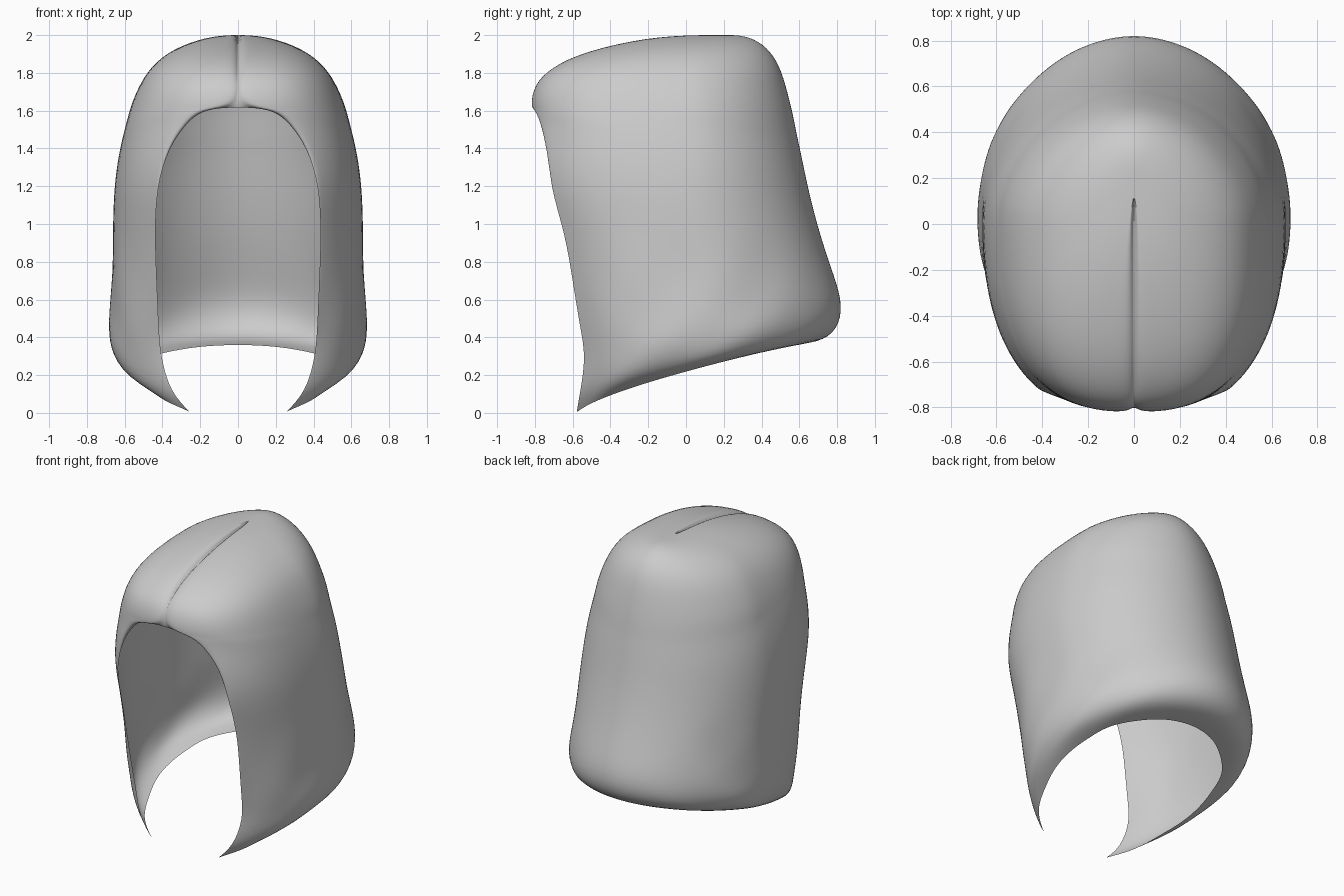
import bpy
import bmesh
from math import sin, cos, asin, pi

cube = bpy.data.objects.get("Cube")
if cube:
    bpy.data.objects.remove(cube, do_unlink=True)

# One row per loop of hair, crown to hem:
# front edge x, y, z / half width / y of widest point / back y, z
ROWS = [
    (0, .14, 2.0, 0, .18, .22, 2.0),
    (0, .06, 2.0, .04, .15, .26, 2.0),
    (0, -.2, 1.99, .17, .06, .34, 1.99),
    (0, -.54, 1.915, .345, 0, .43, 1.94),
    (0, -.72, 1.83, .465, 0, .5, 1.84),
    (0, -.81, 1.74, .535, 0, .54, 1.7),
    (0, -.83, 1.62, .58, 0, .57, 1.58),
    (.18, -.815, 1.61, .595, 0, .59, 1.47),
    (.27, -.785, 1.54, .615, 0, .61, 1.38),
    (.37, -.755, 1.4, .64, 0, .63, 1.28),
    (.43, -.72, 1.2, .66, 0, .66, 1.14),
    (.44, -.64, .95, .665, .03, .71, .95),
    (.43, -.6, .7, .67, .04, .77, .77),
    (.42, -.56, .45, .68, .06, .83, .6),
    (.41, -.53, .3, .69, .07, .82, .47),
    (.36, -.56, .11, .645, .06, .74, .38),
    (.25, -.58, 0, .53, .05, .57, .36),
]
STEPS = 16
LIP = .008
LIP_WIDTH = .012
TUCK = .035


def loop_points(number, row):
    """Half loop from the front edge round to the middle of the back."""
    fx, fy, fz, width, mid, by, bz = row
    square = .7 + .01 * number
    taper = 1.1 - .004 * number
    tilt = 1 - .33 * (number / len(ROWS)) ** 3
    start = asin((fx / width) ** (1 / square)) if fx else 0
    reach = cos(start) ** square
    params = [0, LIP] + [i / STEPS for i in range(1, STEPS + 1)]
    points = []
    for t in params:
        a = start + (pi - start) * t
        s, c = max(sin(a), 0), cos(a)
        if c > 0:
            x = width * s ** square
            y = mid + (fy - mid) * c ** square / reach
        else:
            x = width * s ** taper
            y = mid + (by - mid) * (-c) ** taper
        z = fz + (bz - fz) * max((y - fy) / (by - fy), 0) ** tilt
        if t == 1:
            x = 0
        # narrow lips beside the parting
        if number and not fx and 0 < t < 1:
            x = LIP_WIDTH if t == LIP else max(x, LIP_WIDTH)
        # soft folds in the lower sides
        if number > len(ROWS) - 6 and 0 < t < 1:
            x += .01 * sin(number * 2.3 + t * 24) * s
        # sunken parting on the crown and a tucked-in rim over the face
        if t == 0 and 0 < number < 5:
            z -= TUCK
        if t == 0 and 3 < number < 10:
            y += TUCK * .8
        points.append((x, y, z))
    return points


# Hair shell, modelled as one half and mirrored
bm = bmesh.new()
grid = [[bm.verts.new(p) for p in loop_points(i, r)] for i, r in enumerate(ROWS)]
for upper, lower in zip(grid, grid[1:]):
    for i in range(len(upper) - 1):
        bm.faces.new((upper[i], lower[i], lower[i + 1], upper[i + 1]))
for face in bm.faces:
    face.smooth = True
mesh = bpy.data.meshes.new("hair_shell")
bm.to_mesh(mesh)
bm.free()

hair = bpy.data.objects.new("hair_shell", mesh)
bpy.context.collection.objects.link(hair)
mirror = hair.modifiers.new("mirror", 'MIRROR')
mirror.merge_threshold = .0005
smooth = hair.modifiers.new("smooth", 'SUBSURF')
smooth.levels = smooth.render_levels = 2

# Plain grey hair
grey = bpy.data.materials.new("plain_grey")
grey.use_nodes = True
colour = (.6, .6, .6, 1)
grey.diffuse_color = colour
grey.node_tree.nodes["Principled BSDF"].inputs["Base Color"].default_value = colour
mesh.materials.append(grey)
